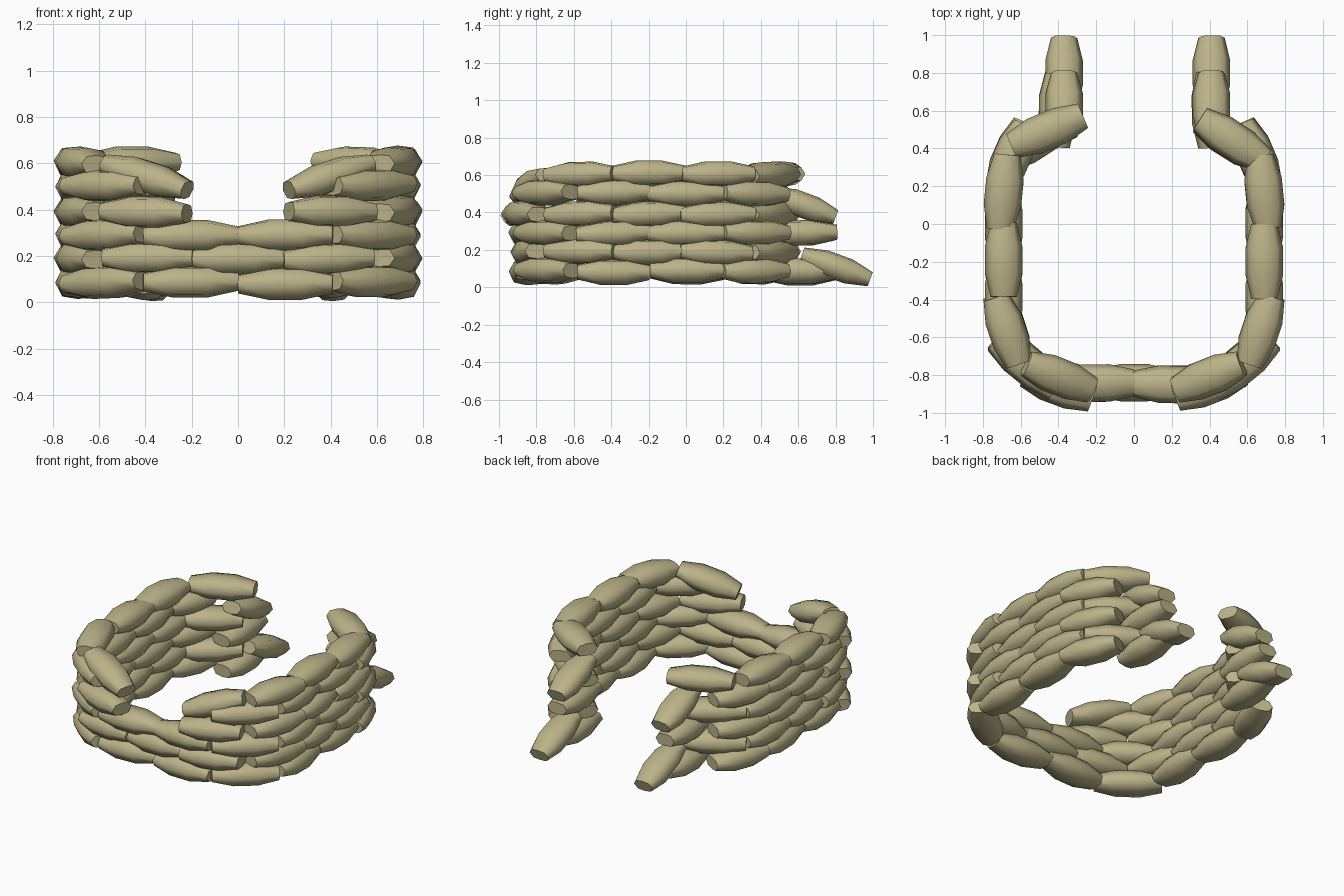
import bpy, math, random
from mathutils import Vector, Matrix

if "Cube" in bpy.data.objects:
    bpy.data.objects.remove(bpy.data.objects["Cube"])

random.seed(4)
mat = bpy.data.materials.new("burlap")
mat.diffuse_color = (0.50, 0.45, 0.25, 1)
mat.use_nodes = True
mat.node_tree.nodes["Principled BSDF"].inputs["Base Color"].default_value = mat.diffuse_color

# one pillow-shaped bag: octagonal sections (position along length, half width, half height)
SECTIONS = [(-0.5, 0.070, 0.040), (-0.18, 0.099, 0.068), (0.18, 0.099, 0.068), (0.5, 0.070, 0.040)]
RING = [(1, 0), (0.68, 0.85), (0, 1), (-0.68, 0.85), (-1, 0), (-0.68, -0.85), (0, -1), (0.68, -0.85)]


def sandbag(name, a, b):
    a, b = Vector(a), Vector(b)
    verts = [((b - a).length * t, w * u, h * v) for t, w, h in SECTIONS for u, v in RING]
    n, s = len(RING), len(SECTIONS)
    faces = [(i * n + j, i * n + (j + 1) % n, (i + 1) * n + (j + 1) % n, (i + 1) * n + j)
             for i in range(s - 1) for j in range(n)]
    faces += [tuple(reversed(range(n))), tuple(range((s - 1) * n, s * n))]
    me = bpy.data.meshes.new(name)
    me.from_pydata(verts, [], faces)
    # orient along a -> b keeping the bag upright, with a slight roll
    d = (b - a).normalized()
    side = Vector((0, 0, 1)).cross(d).normalized()
    rot = Matrix((d, side, d.cross(side))).transposed().to_4x4()
    roll = Matrix.Rotation(random.uniform(-0.07, 0.07), 4, 'X')
    me.transform(Matrix.Translation((a + b) / 2) @ rot @ roll)
    me.materials.append(mat)
    ob = bpy.data.objects.new(name, me)
    bpy.context.collection.objects.link(ob)
    return ob


# plan of the two alternating courses on the right half: (x1, y1, x2, y2)
ODD = [(0.00, -0.84, 0.41, -0.85), (0.41, -0.87, 0.73, -0.61),
       (0.69, -0.58, 0.69, -0.19), (0.69, -0.20, 0.69, 0.21),
       (0.72, 0.19, 0.57, 0.53), (0.41, 0.41, 0.40, 0.80)]
EVEN = [(0.19, -0.86, 0.58, -0.80), (0.61, -0.74, 0.73, -0.38),
        (0.69, -0.39, 0.69, 0.00), (0.71, -0.03, 0.67, 0.36),
        (0.69, 0.34, 0.35, 0.55)]
HEIGHT = [0.085, 0.188, 0.290, 0.392, 0.502, 0.602]

bags = []
for side, label in ((1, "right"), (-1, "left")):
    for row, z in enumerate(HEIGHT):
        plan = list(ODD if row % 2 == 0 else EVEN)
        if row == 4:                       # lowered front opening and short back end
            plan = plan[1:5]
        if row == 5:
            plan = plan[1:]
        for k, (x1, y1, x2, y2) in enumerate(plan):
            j = lambda s=0.008: random.uniform(-s, s)
            if row == 3 and k == 0:        # bags beside the opening turned outwards
                x1, y1, x2, y2 = 0.22, -0.93, 0.58, -0.79
            if row == 5 and k == 3 and side < 0:
                x1, y1, x2, y2 = 0.65, 0.42, 0.27, 0.57
            bags.append(sandbag(f"{label}_row{row + 1}_bag{k + 1}",
                                (side * x1, y1 + j(), z + j()), (side * x2, y2 + j(), z + j())))
    # bags slumping down over the ends of the wall
    ex = 0.41 if side > 0 else -0.37
    bags.append(sandbag(label + "_rear_slumped_bag_low", (ex, 0.62, 0.175), (ex, 0.985, 0.043)))
    bags.append(sandbag(label + "_rear_slumped_bag_high", (ex, 0.46, 0.50), (ex, 0.80, 0.375)))
    bags.append(sandbag(label + "_front_slumped_bag",
                        (side * 0.57, -0.74, 0.60), (side * 0.22, -0.88, 0.485)))

# bag centred on the front, second course
bags.append(sandbag("front_centre_bag", (-0.20, -0.84, 0.188), (0.20, -0.84, 0.188)))

# smooth bodies with crisp end caps
bpy.ops.object.select_all(action='DESELECT')
for ob in bags:
    ob.select_set(True)
bpy.context.view_layer.objects.active = bags[0]
bpy.ops.object.shade_smooth_by_angle(angle=math.radians(70))
